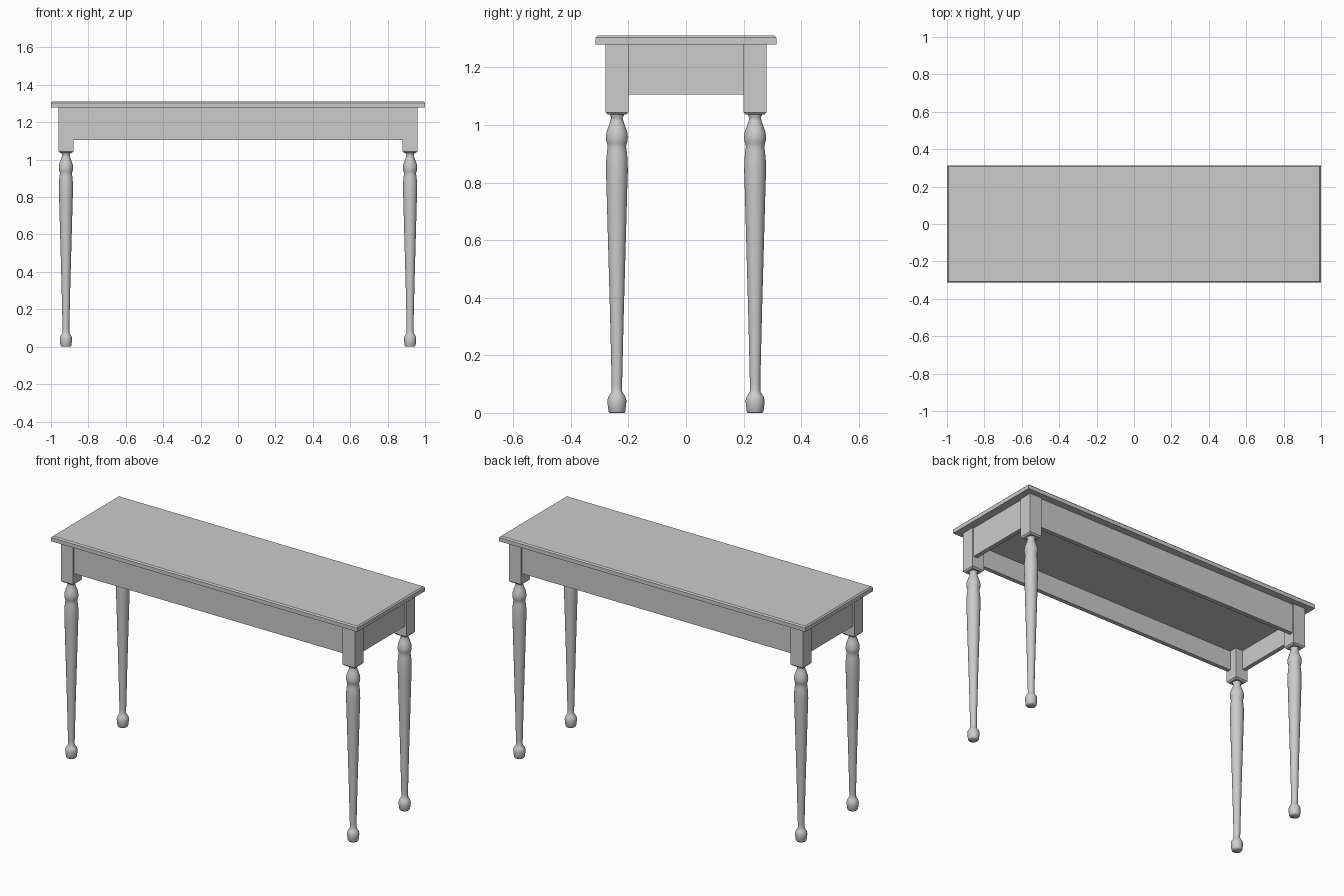
import bpy, bmesh

cube = bpy.data.objects.get("Cube")
if cube:
    bpy.data.objects.remove(cube, do_unlink=True)

# Single plain finish
GREY = (0.6, 0.6, 0.6, 1.0)
finish = bpy.data.materials.new("plain_grey")
finish.use_nodes = True
finish.diffuse_color = GREY
finish.node_tree.nodes["Principled BSDF"].inputs["Base Color"].default_value = GREY


def add_object(name, bm):
    bmesh.ops.recalc_face_normals(bm, faces=bm.faces)
    mesh = bpy.data.meshes.new(name)
    bm.to_mesh(mesh)
    bm.free()
    mesh.materials.append(finish)
    obj = bpy.data.objects.new(name, mesh)
    bpy.context.collection.objects.link(obj)
    return obj


def add_box(name, low, high, chamfer=0.0, chamfer_top=True):
    """Box between two corners, with an optional chamfer round its top or bottom."""
    bm = bmesh.new()
    bmesh.ops.create_cube(bm, size=1)
    for v in bm.verts:
        v.co = [(a + b) / 2 + c * (b - a) for a, b, c in zip(low, high, v.co)]
    if chamfer:
        z = high[2] if chamfer_top else low[2]
        rim = [e for e in bm.edges if all(abs(v.co.z - z) < 1e-5 for v in e.verts)]
        bmesh.ops.bevel(bm, geom=rim, offset=chamfer, segments=1, affect='EDGES')
    return add_object(name, bm)


def add_turning(name, x, y, profile, sides=32):
    """Turned leg: a (radius, height) profile spun round a vertical axis."""
    bm = bmesh.new()
    verts = [bm.verts.new((x + r, y, z)) for r, z in profile]
    edges = [bm.edges.new(pair) for pair in zip(verts, verts[1:])]
    bmesh.ops.spin(bm, geom=verts + edges, cent=(x, y, 0), axis=(0, 0, 1),
                   angle=6.2831853, steps=sides)
    bmesh.ops.remove_doubles(bm, verts=bm.verts, dist=1e-5)
    bmesh.ops.holes_fill(bm, edges=[e for e in bm.edges if e.is_boundary], sides=0)
    obj = add_object(name, bm)
    bpy.ops.object.select_all(action='DESELECT')
    obj.select_set(True)
    bpy.context.view_layer.objects.active = obj
    bpy.ops.object.shade_smooth_by_angle(angle=1.6)


LEG_X, LEG_Y, HALF = 0.92, 0.24, 0.04
BLOCK_LOW, APRON_LOW, PANEL_LOW, TOP_LOW, TOP = 1.036, 1.105, 1.22, 1.28, 1.31
INSET, THICK = 0.008, 0.025

# Foot, long taper, bulb and neck
LEG_PROFILE = [
    (0.026, 0), (0.029, 0.005), (0.032, 0.028), (0.033, 0.042), (0.030, 0.056),
    (0.023, 0.066), (0.018, 0.076), (0.018, 0.10), (0.024, 0.35), (0.031, 0.60),
    (0.036, 0.78), (0.038, 0.84), (0.037, 0.88), (0.034, 0.91), (0.032, 0.925),
    (0.034, 0.935), (0.037, 0.945), (0.038, 0.957), (0.036, 0.975), (0.029, 0.995),
    (0.022, 1.015), (0.020, 1.027), (0.024, 1.032), (0.024, 1.04),
]

add_box("table_top", (-1, -0.314, TOP_LOW), (1, 0.314, TOP), chamfer=0.007)

# Legs with their square corner blocks
for end, sx in (("right", -1), ("left", 1)):
    for side, sy in (("front", -1), ("back", 1)):
        x, y = sx * LEG_X, sy * LEG_Y
        add_box(f"{side}_{end}_block", (x - HALF, y - HALF, BLOCK_LOW),
                (x + HALF, y + HALF, TOP_LOW), chamfer=0.008, chamfer_top=False)
        add_turning(f"{side}_{end}_leg", x, y, LEG_PROFILE)

# Aprons, set in slightly from the block faces
in_x, in_y = LEG_X - HALF, LEG_Y - HALF
out_x, out_y = LEG_X + HALF - INSET, LEG_Y + HALF - INSET
for side, s in (("front", -1), ("back", 1)):
    ys = sorted((s * out_y, s * (out_y - THICK)))
    add_box(f"{side}_apron", (-in_x, ys[0], APRON_LOW), (in_x, ys[1], TOP_LOW))
for end, s in (("right", -1), ("left", 1)):
    xs = sorted((s * out_x, s * (out_x - THICK)))
    add_box(f"{end}_apron", (xs[0], -in_y, APRON_LOW), (xs[1], in_y, TOP_LOW))

# Lowered panel under the top, filling the space between the aprons
px, py = out_x - THICK, out_y - THICK
add_box("under_panel", (-px, -py, PANEL_LOW), (px, py, TOP_LOW))
